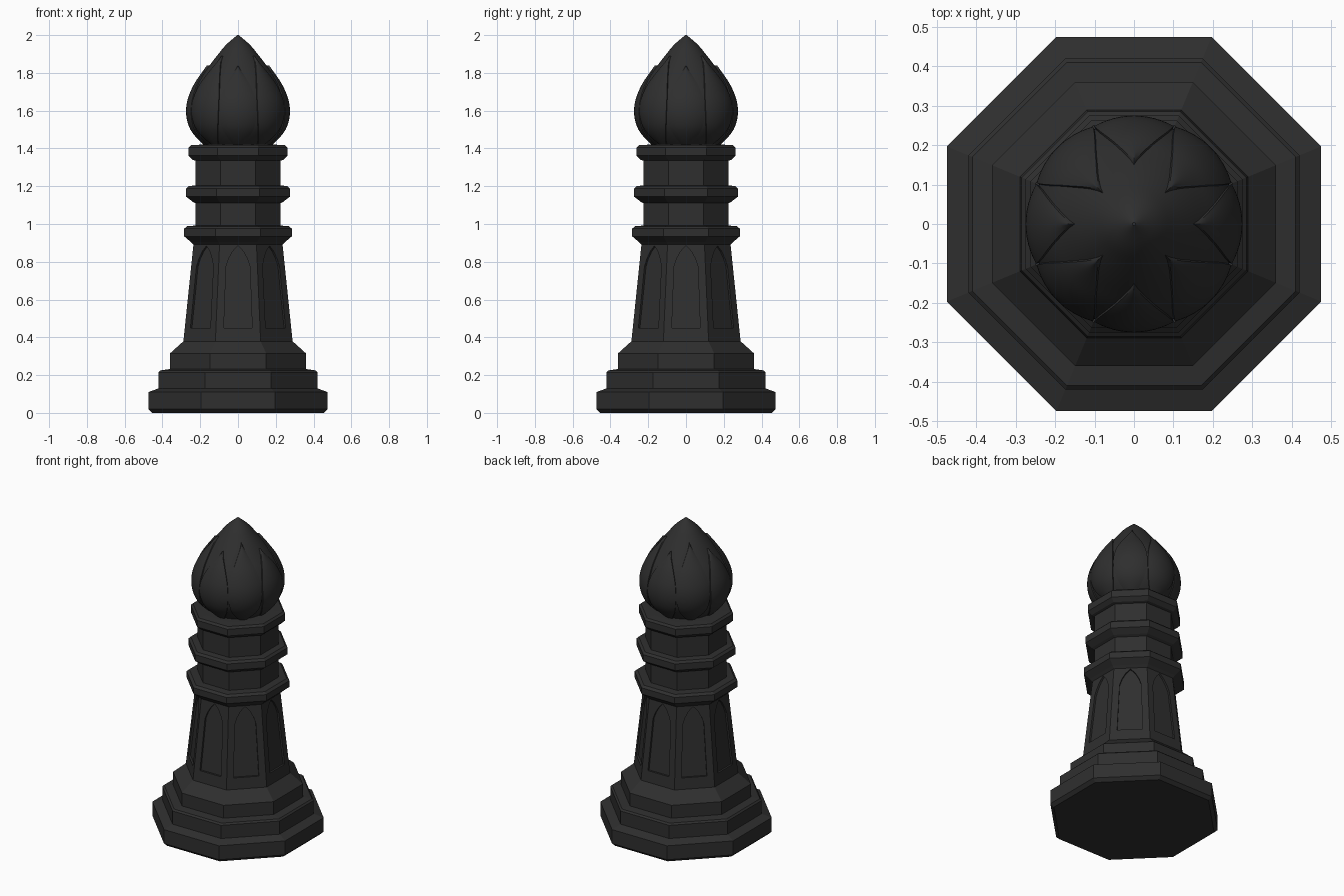
import bpy, bmesh
from math import cos, sin, pi, radians
from mathutils import Vector, Matrix

cube = bpy.data.objects.get("Cube")
if cube:
    bpy.data.objects.remove(cube, do_unlink=True)

COLOR = (0.028, 0.028, 0.028, 1)
iron = bpy.data.materials.new("black_iron")
iron.use_nodes = True
iron.diffuse_color = COLOR
iron.node_tree.nodes["Principled BSDF"].inputs["Base Color"].default_value = COLOR


def finish(bm, name, smooth=False):
    bmesh.ops.remove_doubles(bm, verts=bm.verts, dist=0.0003)
    bmesh.ops.recalc_face_normals(bm, faces=bm.faces)
    mesh = bpy.data.meshes.new(name)
    bm.to_mesh(mesh)
    bm.free()
    mesh.materials.append(iron)
    obj = bpy.data.objects.new(name, mesh)
    bpy.context.collection.objects.link(obj)
    if smooth:
        bpy.ops.object.select_all(action='DESELECT')
        obj.select_set(True)
        bpy.context.view_layer.objects.active = obj
        bpy.ops.object.shade_smooth_by_angle(angle=radians(35))
    return obj


def lathe(name, profile, sides=8, smooth=False):
    """Stack rings of (distance to flat, height) into a capped solid."""
    bm = bmesh.new()
    scale = 1 / cos(pi / sides) if sides == 8 else 1
    rings = []
    for r, z in profile:
        angles = [(k + 0.5) * 2 * pi / sides for k in range(sides)]
        rings.append([bm.verts.new((r * scale * cos(a), r * scale * sin(a), z)) for a in angles])
    for low, high in zip(rings, rings[1:]):
        for k in range(sides):
            n = (k + 1) % sides
            bm.faces.new((low[k], low[n], high[n], high[k]))
    bm.faces.new(rings[0][::-1])
    bm.faces.new(rings[-1])
    return finish(bm, name, smooth)


def curve(knots, t):
    """Smooth curve through evenly spaced values, t from 0 to 1."""
    x = min(max(t, 0), 1) * (len(knots) - 1)
    i = min(int(x), len(knots) - 2)
    f = x - i
    b, c = knots[i], knots[i + 1]
    a = knots[i - 1] if i else 2 * b - c
    d = knots[i + 2] if i + 2 < len(knots) else 2 * c - b
    return b + f * (c - a + f * (2 * a - 5 * b + 4 * c - d + f * (3 * (b - c) + d - a))) / 2


# Stepped foot
lathe("bottom_plinth", [(0.455, 0), (0.475, 0.02), (0.475, 0.11), (0.42, 0.13)])
lathe("middle_plinth", [(0.42, 0.12), (0.42, 0.215), (0.41, 0.225), (0.36, 0.232)])
lathe("top_plinth", [(0.36, 0.22), (0.36, 0.315), (0.288, 0.38)])

# Tapered shaft with a recessed pointed panel on each side
Z0, Z1, A0, A1 = 0.37, 0.9, 0.29, 0.235
ARCH = [(0.075, 0.45), (0.063, 0.775), (0.05, 0.815), (0.028, 0.855), (0, 0.885)]


def on_face(x, z, depth=0):
    a = A0 + (A1 - A0) * (z - Z0) / (Z1 - Z0)
    return Vector((x, -(a - depth), z))


bm = bmesh.new()
for k in range(8):
    turn = Matrix.Rotation(k * pi / 4, 3, 'Z')
    for side in (1, -1):
        def polygon(points):
            bm.faces.new([bm.verts.new(turn @ on_face(side * x, z, d)) for x, z, d in points])
        half = pi / 8
        w0, w1 = A0 * sin(half) / cos(half), A1 * sin(half) / cos(half)
        outline = [(0, ARCH[0][1])] + ARCH
        rim = [(x, z, 0) for x, z in outline]
        polygon([(0, Z0, 0), (w0, Z0, 0), (w1, Z1, 0), (0, Z1, 0)] + rim[::-1])
        polygon([(x, z, 0.012) for x, z in outline])
        for (xa, za), (xb, zb) in zip(outline, outline[1:]):
            polygon([(xa, za, 0), (xb, zb, 0), (xb, zb, 0.012), (xa, za, 0.012)])
finish(bm, "panelled_shaft")

# Neck and its three rings
lathe("neck", [(0.225, 0.9), (0.225, 1.4)])
lathe("lower_ring", [(0.235, 0.89), (0.25, 0.905), (0.285, 0.935), (0.285, 0.975),
                     (0.27, 0.988), (0.225, 0.992)])
lathe("middle_ring", [(0.225, 1.11), (0.24, 1.118), (0.275, 1.145), (0.275, 1.187),
                      (0.262, 1.2), (0.225, 1.205)])
lathe("upper_ring", [(0.225, 1.335), (0.24, 1.34), (0.262, 1.362), (0.262, 1.405),
                     (0.25, 1.417), (0.2, 1.42)])

# Bud core, radius sampled evenly over its height
BUD_Z, BUD_H = 1.4, 0.6
BUD = [0.145, 0.2, 0.238, 0.256, 0.261, 0.255, 0.238, 0.213, 0.179, 0.143, 0.104, 0.062, 0.004]


def bud_radius(z):
    return curve(BUD, (z - BUD_Z) / BUD_H)


STEPS = 48
lathe("bud_core", [(bud_radius(BUD_Z + BUD_H * i / STEPS), BUD_Z + BUD_H * i / STEPS)
                   for i in range(STEPS + 1)], 64, True)

# Eight raised petals, the diagonal ones taller
WIDTH = [7, 18, 21.5, 22, 19.5, 12.5, 0]
ROWS, COLS = 28, 12
for k in range(8):
    tip = 1.89 if k % 2 else 1.84
    bm = bmesh.new()
    grid = []
    for i in range(ROWS + 1):
        t = i / ROWS
        z = 1.41 + (tip - 1.41) * t
        width = radians(curve(WIDTH, t))
        row = []
        for j in range(-1, COLS + 2):
            s = min(max(2 * j / COLS - 1, -1), 1)
            lift = -0.005 if j in (-1, COLS + 1) else 0.007 + 0.007 * (1 - s * s)
            r = bud_radius(z) + lift
            a = k * pi / 4 - pi / 2 + s * width
            row.append(bm.verts.new((r * cos(a), r * sin(a), z)))
        grid.append(row)
    for low, high in zip(grid, grid[1:]):
        for j in range(len(low) - 1):
            bm.faces.new((low[j], low[j + 1], high[j + 1], high[j]))
    finish(bm, f"petal_{k + 1}", True)
